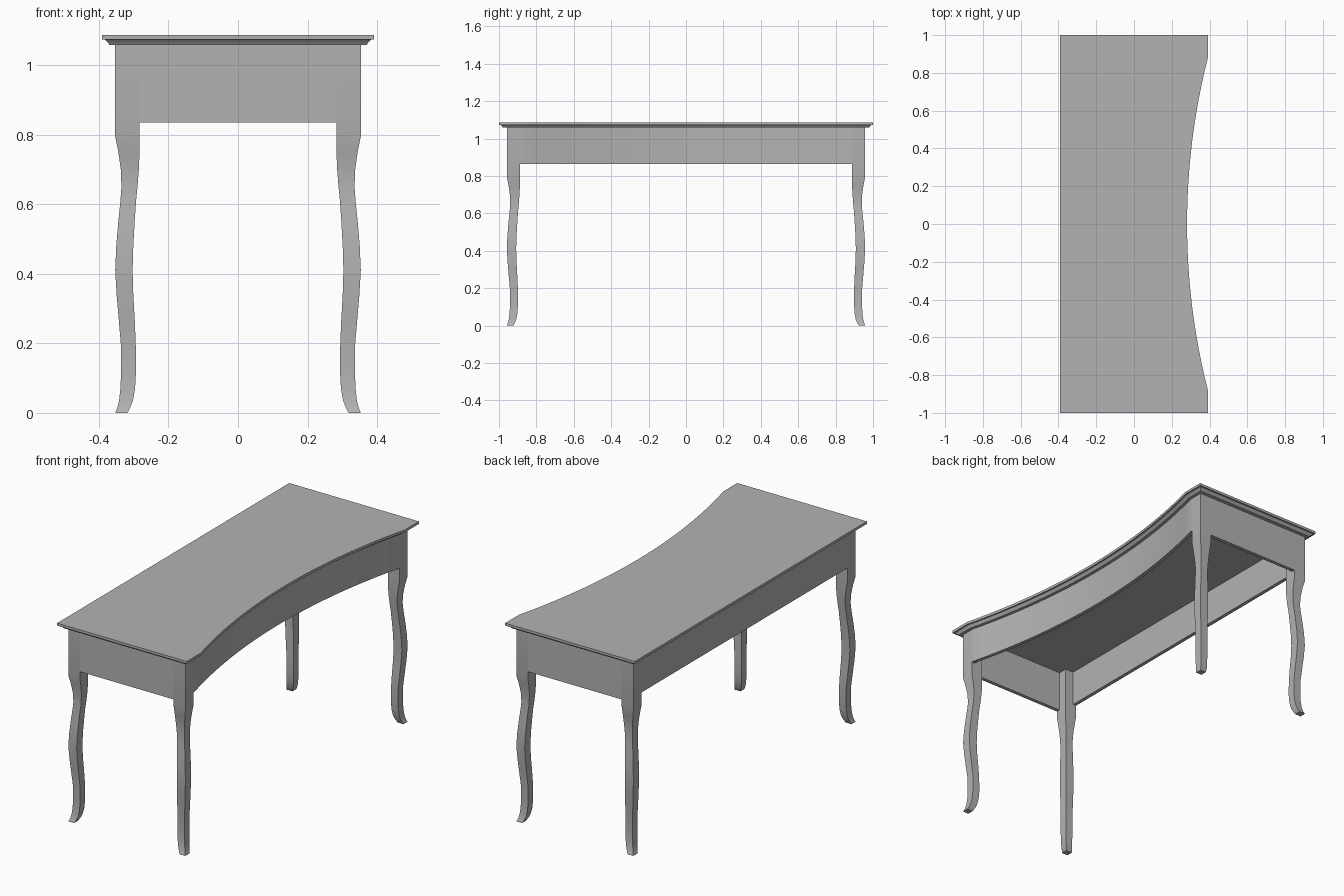
import bpy, bmesh, math

if "Cube" in bpy.data.objects:
    bpy.data.objects.remove(bpy.data.objects["Cube"])

wood = bpy.data.materials.new("plain grey")
wood.diffuse_color = (0.45, 0.45, 0.45, 1)
wood.use_nodes = True
wood.node_tree.nodes["Principled BSDF"].inputs["Base Color"].default_value = wood.diffuse_color

HX, HY = 0.353, 0.958      # outer faces of legs and aprons
TOP_X, TOP_Z = 0.391, 1.087
BOW, CHORD = 0.11, 0.88    # depth and half length of the concave side
R = (CHORD ** 2 + BOW ** 2) / (2 * BOW)


def bow_line(edge, n=24):
    """Concave arc whose ends lie at x = edge, running along y."""
    ys = [-CHORD + 2 * CHORD * i / n for i in range(n + 1)]
    return [(edge - BOW + R - math.sqrt(R * R - y * y), y) for y in ys]


def loft(name, rings):
    """Join rings of points into a closed solid."""
    bm = bmesh.new()
    loops = [[bm.verts.new(p) for p in ring] for ring in rings]
    n = len(loops[0])
    for a, b in zip(loops, loops[1:]):
        for i in range(n):
            j = (i + 1) % n
            bm.faces.new((a[i], a[j], b[j], b[i]))
    bm.faces.new(loops[0][::-1])
    bm.faces.new(loops[-1])
    bmesh.ops.recalc_face_normals(bm, faces=bm.faces[:])
    me = bpy.data.meshes.new(name)
    bm.to_mesh(me)
    bm.free()
    me.materials.append(wood)
    me.shade_smooth()
    me.set_sharp_from_angle(angle=math.radians(30))
    ob = bpy.data.objects.new(name, me)
    bpy.context.collection.objects.link(ob)
    return ob


def prism(name, outline, z0, z1):
    return loft(name, [[(x, y, z) for x, y in outline] for z in (z0, z1)])


def rect(x0, x1, y0, y1):
    return [(x0, y0), (x1, y0), (x1, y1), (x0, y1)]


# Table top: slab with a stepped, sloping moulding underneath
def top_outline(inset):
    x, y = TOP_X - inset, 1 - inset
    return [(-x, -y), (x, -y)] + bow_line(x) + [(x, y), (-x, y)]


edge = [(0.021, 1.058), (0.018, 1.064), (0.008, 1.073), (0, 1.073), (0, TOP_Z)]
loft("table_top", [[(x, y, z) for x, y in top_outline(o)] for o, z in edge])

# Aprons: thin boards between the legs, open underneath
T, LEG = 0.02, 0.07
APRON_TOP = 1.06
for sy, name in ((-1, "front_apron"), (1, "back_apron")):
    y0, y1 = sorted((sy * HY, sy * (HY - T)))
    prism(name, rect(-HX + LEG, HX - LEG, y0, y1), 0.835, APRON_TOP)
prism("straight_side_apron",
      rect(-HX, -HX + T, -HY + LEG, HY - LEG), 0.865, APRON_TOP)
ends = HY - LEG
outer = [(HX, -ends)] + bow_line(HX) + [(HX, ends)]
inner = [(x - T, y) for x, y in reversed(outer)]
prism("curved_side_apron", outer + inner, 0.865, APRON_TOP)

# Cabriole legs: (height, outer inset, inner inset) from the corner
leg_profile = [
    (0.0, 0.0, 0.035), (0.015, 0.006, 0.043), (0.035, 0.011, 0.051),
    (0.07, 0.015, 0.057), (0.12, 0.017, 0.060), (0.2, 0.016, 0.059),
    (0.27, 0.010, 0.056), (0.34, 0.004, 0.052), (0.41, 0.0, 0.050),
    (0.48, 0.003, 0.052), (0.55, 0.009, 0.056), (0.61, 0.015, 0.060),
    (0.65, 0.018, 0.064), (0.7, 0.016, 0.068), (0.75, 0.009, 0.070),
    (0.795, 0.0, 0.070), (APRON_TOP, 0.0, 0.070)]
for sx, side in ((-1, "left"), (1, "right")):
    for sy, end in ((-1, "front"), (1, "back")):
        rings = [[(sx * (HX - a), sy * (HY - b), z)
                  for a, b in ((o, o), (i, o), (i, i), (o, i))]
                 for z, o, i in leg_profile]
        loft(f"{end}_{side}_leg", rings)
